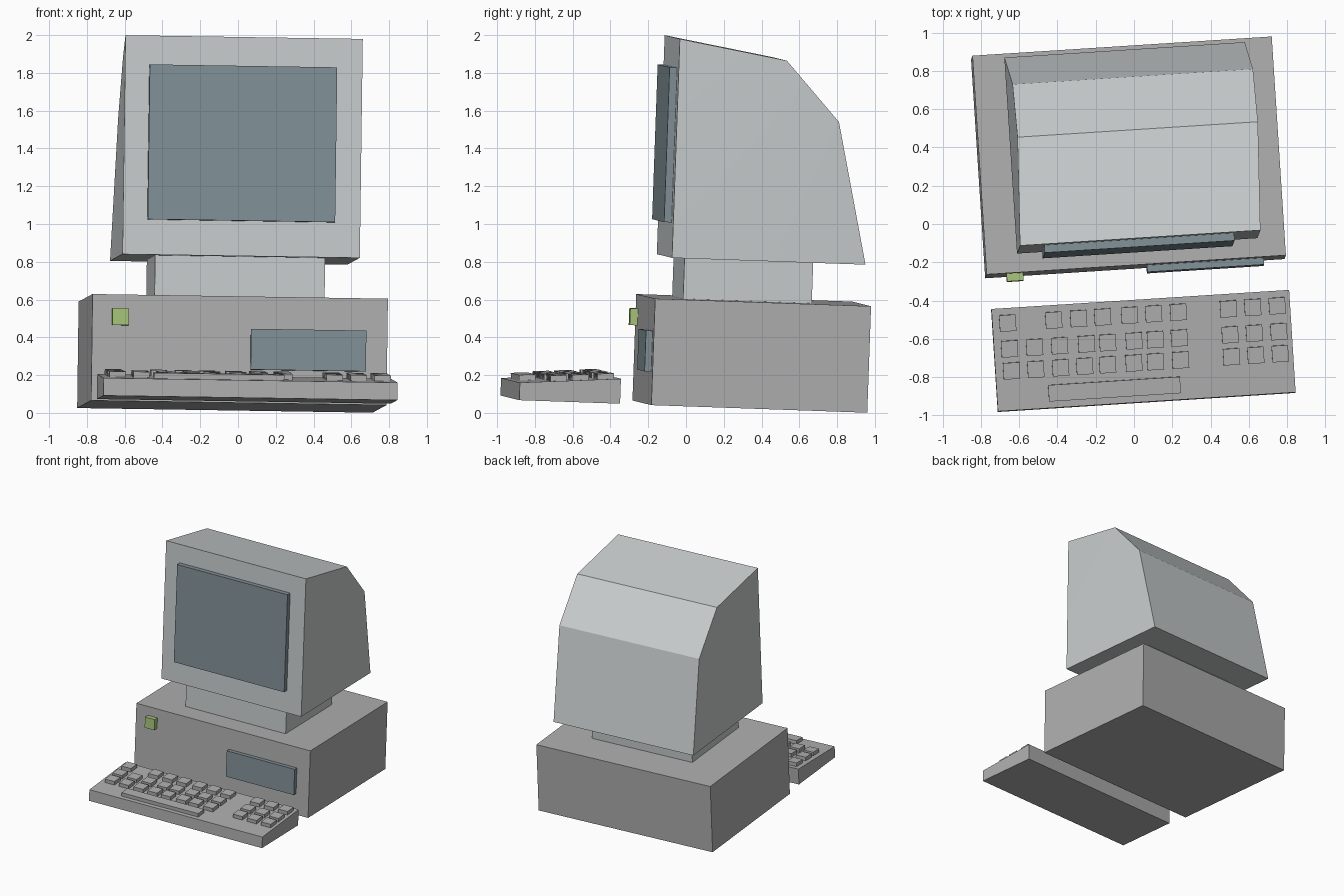
import bpy, bmesh, math
from mathutils import Euler, Matrix, Vector

if "Cube" in bpy.data.objects:
    bpy.data.objects.remove(bpy.data.objects["Cube"])

# The whole machine sits slightly turned and tipped
POSE = Euler((math.radians(-2.0), math.radians(0.9), math.radians(3.67))).to_matrix().to_4x4()


def material(name, rgb):
    m = bpy.data.materials.new(name)
    m.diffuse_color = (*rgb, 1)
    m.use_nodes = True
    m.node_tree.nodes["Principled BSDF"].inputs["Base Color"].default_value = m.diffuse_color
    return m


SHELL = material("pale_shell", (0.58, 0.61, 0.61))
CASE = material("grey_case", (0.43, 0.43, 0.43))
GLASS = material("slate_glass", (0.22, 0.28, 0.31))
GREEN = material("green_button", (0.39, 0.55, 0.20))


def finish(name, bm, mat):
    bmesh.ops.recalc_face_normals(bm, faces=bm.faces)
    me = bpy.data.meshes.new(name)
    bm.to_mesh(me)
    bm.free()
    me.materials.append(mat)
    ob = bpy.data.objects.new(name, me)
    ob.matrix_world = POSE
    bpy.context.collection.objects.link(ob)
    return ob


def add_box(bm, centre, size, tilt=0.0):
    mat = Matrix.Translation(centre) @ Matrix.Rotation(tilt, 4, 'X') @ Matrix.Diagonal((*size, 1))
    bmesh.ops.create_cube(bm, size=1, matrix=mat)


def box(name, x, y, z, mat):
    bm = bmesh.new()
    lo, hi = Vector((x[0], y[0], z[0])), Vector((x[1], y[1], z[1]))
    add_box(bm, (lo + hi) / 2, hi - lo)
    return finish(name, bm, mat)


def extruded(name, x, profile, mat):
    """Profile points are (y, z, sideways shift); sides are fans from the first point."""
    bm = bmesh.new()
    left, right = [[bm.verts.new((sx + s, y, z)) for y, z, s in profile] for sx in x]
    n = len(profile)
    for i in range(n):
        j = (i + 1) % n
        bm.faces.new((left[i], left[j], right[j], right[i]))
    for side in (left, right):
        for i in range(1, n - 1):
            bm.faces.new((side[0], side[i], side[i + 1]))
    return finish(name, bm, mat)


# Desktop case with drive panel and power button
box("case", (-0.795, 0.772), (-0.235, 0.911), (0.045, 0.609), CASE)
box("drive_panel", (0.047, 0.658), (-0.27, -0.225), (0.221, 0.437), GLASS)
box("power_button", (-0.690, -0.603), (-0.276, -0.225), (0.446, 0.535), GREEN)

# Monitor: stand, tapering shell and screen
box("monitor_stand", (-0.455, 0.447), (-0.066, 0.617), (0.60, 0.835), SHELL)
monitor = extruded("monitor_shell", (-0.633, 0.626),
                   [(-0.144, 0.826, 0), (-0.144, 1.986, 0), (0.426, 1.891, 0.025),
                    (0.714, 1.576, 0.022), (0.883, 0.826, 0)], SHELL)
box("screen", (-0.504, 0.490), (-0.184, -0.135), (1.012, 1.832), GLASS)

# Soften only the slightly warped monitor sides
bpy.context.view_layer.objects.active = monitor
monitor.select_set(True)
bpy.ops.object.shade_smooth_by_angle(angle=math.radians(20))
monitor.select_set(False)

# Wedge keyboard
extruded("keyboard", (-0.775, 0.784),
         [(-0.937, 0.047, 0), (-0.937, 0.140, 0), (-0.402, 0.179, 0), (-0.402, 0.047, 0)], CASE)

# Keys follow the sloping deck: main block, number pad and space bar
SLOPE = 0.073
PAD = [0.461, 0.588, 0.716]
ROWS = {
    -0.481: [-0.695, -0.454, -0.324, -0.198, -0.057, 0.069, 0.199],
    -0.616: [-0.694, -0.563, -0.432, -0.291, -0.180, -0.042, 0.070, 0.195],
    -0.731: [-0.691, -0.564, -0.434, -0.308, -0.188, -0.050, 0.063, 0.194],
}


def add_key(bm, x, y, width):
    z = 0.140 + SLOPE * (y + 0.937)
    add_box(bm, (x, y, z + 0.010), (width, 0.086, 0.040), math.atan(SLOPE))


keys = bmesh.new()
for y, columns in ROWS.items():
    for x in columns + PAD:
        add_key(keys, x, y, 0.086)
finish("keys", keys, CASE)

space = bmesh.new()
add_key(space, -0.160, -0.860, 0.69)
finish("space_bar", space, CASE)
